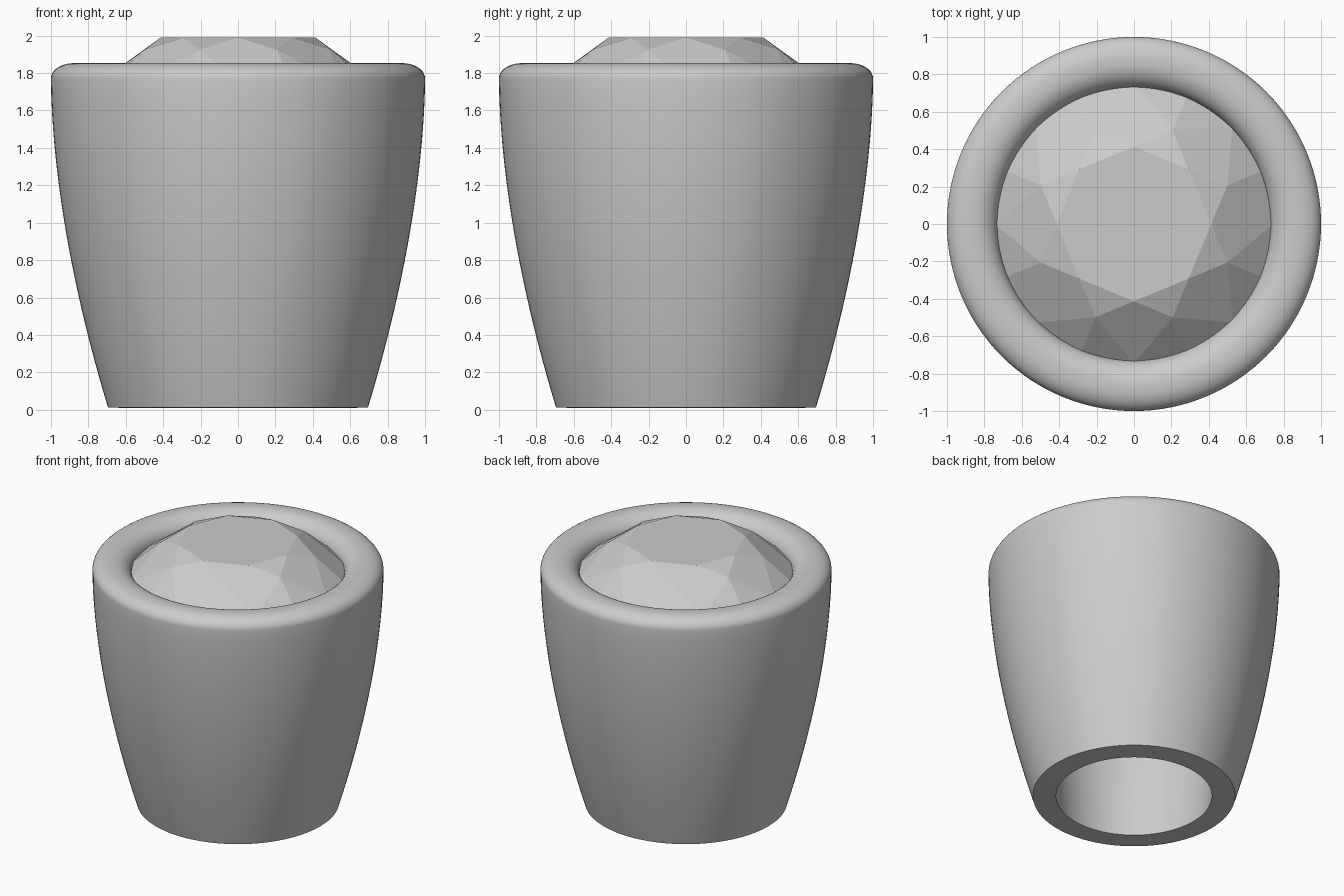
import bpy, bmesh
from math import cos, sin, pi, radians

if "Cube" in bpy.data.objects:
    bpy.data.objects.remove(bpy.data.objects["Cube"])


def polar(r, deg, z):
    return (r * cos(radians(deg)), r * sin(radians(deg)), z)


def make_object(name, bm):
    bmesh.ops.recalc_face_normals(bm, faces=bm.faces)
    mesh = bpy.data.meshes.new(name)
    bm.to_mesh(mesh)
    bm.free()
    obj = bpy.data.objects.new(name, mesh)
    bpy.context.collection.objects.link(obj)
    return obj


def lathe(name, profile, segments=128):
    """Revolve a closed (r, z) profile around z."""
    bm = bmesh.new()
    rings = [[bm.verts.new(polar(r, 360 * i / segments, z)) for i in range(segments)]
             for r, z in profile]
    for k, a in enumerate(rings):
        b = rings[(k + 1) % len(rings)]
        for i in range(segments):
            j = (i + 1) % segments
            bm.faces.new((a[i], a[j], b[j], b[i]))
    return make_object(name, bm)


def arc(cr, cz, rr, rz, start, end, steps):
    """Elliptical arc in the (r, z) plane."""
    angles = [radians(start + (end - start) * i / steps) for i in range(steps + 1)]
    return [(cr + rr * cos(a), cz + rz * sin(a)) for a in angles]


# Bezel cup: bulging outer wall, rounded lip, tapered open bore
LIP_Z = 1.77
wall = [(0.695 + 0.305 * (1 - (1 - i / 20) ** 1.75), 0.012 + (LIP_Z - 0.012) * i / 20)
        for i in range(20)]
outer_lip = arc(0.88, LIP_Z, 0.12, 0.083, 0, 90, 10)
inner_lip = arc(0.865, 1.74, 0.135, 0.113, 90, 180, 10)
bore = [(0.73, 1.70), (0.66, 1.58), (0.535, 0.008)]
cup = lathe("bezel_cup", wall + outer_lip + inner_lip + bore)
bpy.context.view_layer.objects.active = cup
cup.select_set(True)
bpy.ops.object.shade_smooth_by_angle(angle=radians(35))

# Round brilliant gem: eight-fold table, star, kite, girdle and pavilion facets
bm = bmesh.new()


def ring(n, r, z, offset=0):
    return [bm.verts.new(polar(r, offset + 360 * i / n, z)) for i in range(n)]


table = ring(8, 0.413, 1.99)
star = ring(8, 0.54, 1.925, 22.5)
girdle = ring(16, 0.745, 1.75)
girdle_low = ring(16, 0.745, 1.72)
pavilion = ring(8, 0.20, 1.25, 22.5)
culet = bm.verts.new((0, 0, 1.09))
bm.faces.new(table)
for i in range(8):
    j = (i + 1) % 8
    g0, g1, g2 = 2 * i, 2 * i + 1, (2 * i + 2) % 16
    bm.faces.new((table[i], star[i], table[j]))
    bm.faces.new((table[i], star[i - 1], girdle[g0], star[i]))
    bm.faces.new((star[i], girdle[g0], girdle[g1]))
    bm.faces.new((star[i], girdle[g1], girdle[g2]))
    for a, b in ((g0, g1), (g1, g2)):
        bm.faces.new((girdle[a], girdle_low[a], girdle_low[b], girdle[b]))
        bm.faces.new((girdle_low[a], pavilion[i], girdle_low[b]))
    bm.faces.new((pavilion[i - 1], pavilion[i], girdle_low[g0]))
    bm.faces.new((pavilion[i], pavilion[i - 1], culet))
make_object("gem", bm)
